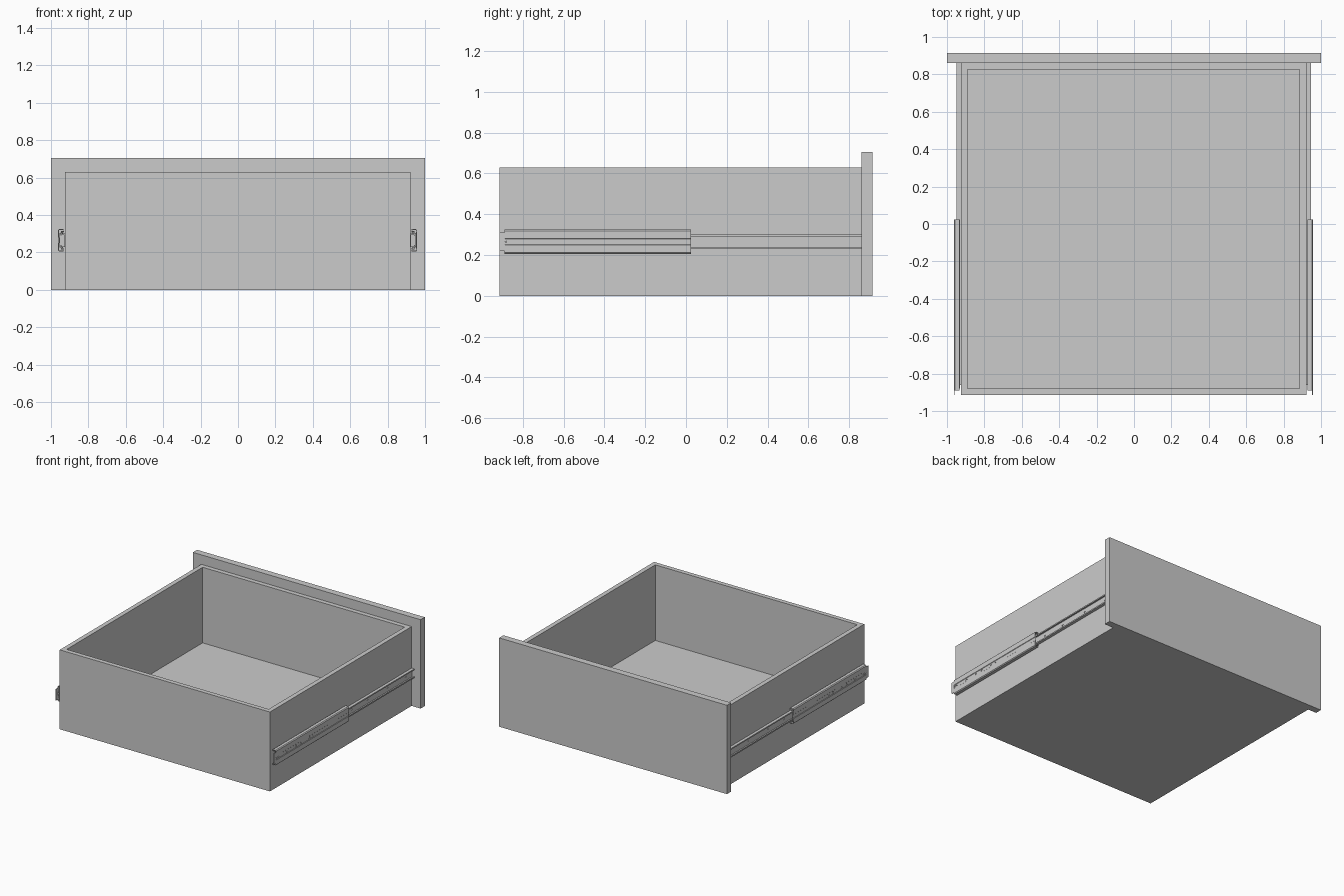
import bpy, bmesh
from math import pi
from mathutils import Matrix, Vector

if "Cube" in bpy.data.objects:
    bpy.data.objects.remove(bpy.data.objects["Cube"])

CX = -0.002      # drawer body and slides share this centre line
ZC = 0.265       # slide centre height


def finish(name, bm, loc=(0, 0, 0)):
    bmesh.ops.recalc_face_normals(bm, faces=bm.faces)
    me = bpy.data.meshes.new(name)
    bm.to_mesh(me)
    bm.free()
    ob = bpy.data.objects.new(name, me)
    ob.location = loc
    bpy.context.collection.objects.link(ob)
    return ob


def box_bm(lo, hi):
    bm = bmesh.new()
    lo, hi = Vector(lo), Vector(hi)
    size = hi - lo
    bmesh.ops.create_cube(bm, size=1, matrix=Matrix.Translation((lo + hi) / 2)
                          @ Matrix.Diagonal((*size, 1)))
    return bm


def mirror(ob):
    ob.modifiers.new("mirror", 'MIRROR').use_axis[0] = True


def apply(ob, mod):
    with bpy.context.temp_override(object=ob, active_object=ob, selected_objects=[ob]):
        bpy.ops.object.modifier_apply(modifier=mod.name)


def rail(name, half, y0, y1, thick=0.004, holes=()):
    """Sheet-metal rail: half profile (x, z above centre), reflected, swept along y."""
    prof = [(x, ZC + z) for x, z in half] + [(x, ZC - z) for x, z in reversed(half)]
    bm = bmesh.new()
    rows = [[bm.verts.new((x, y, z)) for x, z in prof] for y in (y0, y1)]
    for i in range(len(prof) - 1):
        bm.faces.new((rows[0][i], rows[0][i + 1], rows[1][i + 1], rows[1][i]))
    ob = finish(name, bm, (CX, 0, 0))
    sol = ob.modifiers.new("thickness", 'SOLIDIFY')
    sol.thickness, sol.offset = thick, 0
    sol.use_even_offset = True
    apply(ob, sol)
    # screw holes and slots: (y, radius along y, radius along z)
    if holes:
        bm = bmesh.new()
        for y, ry, rz in holes:
            m = (Matrix.Translation((half[-1][0], y, ZC)) @ Matrix.Diagonal((1, ry, rz, 1))
                 @ Matrix.Rotation(pi / 2, 4, 'Y'))
            bmesh.ops.create_cone(bm, cap_ends=True, segments=16, radius1=1, radius2=1,
                                  depth=0.012, matrix=m)
        cut = finish(name + "_hole_cutter", bm, (CX, 0, 0))
        cut.hide_render = True
        bpy.context.view_layer.update()
        mod = ob.modifiers.new("holes", 'BOOLEAN')
        mod.operation, mod.solver, mod.object = 'DIFFERENCE', 'EXACT', cut
        apply(ob, mod)
        bpy.data.objects.remove(cut)
    mirror(ob)
    return ob


# front panel
finish("drawer_front_panel", box_bm((-1, 0.862, 0), (1, 0.915, 0.705)))

# open tray
bm = box_bm((-0.923, -0.915, 0), (0.923, 0.862, 0.63))
top = max(bm.faces, key=lambda f: f.calc_center_median().z)
bmesh.ops.inset_region(bm, faces=[top], thickness=0.051)
ext = bmesh.ops.extrude_discrete_faces(bm, faces=[top])["faces"]
bmesh.ops.translate(bm, verts=ext[0].verts, vec=(0, 0, -0.6))
finish("drawer_box", bm, (CX, 0, 0))

# inner rail, fixed to the drawer side
rail("inner_rail", [(0.945, 0.026), (0.945, 0.034), (0.926, 0.034), (0.926, 0.02)],
     -0.86, 0.862, holes=[(y, 0.009, 0.006) for y in (0.1, 0.3, 0.55, 0.78)])

# middle rail
rail("middle_rail", [(0.930, 0.041), (0.930, 0.047), (0.944, 0.047), (0.944, 0.040),
                     (0.951, 0.036), (0.951, 0.015)], -0.88, 0.025, thick=0.003)

# outer rail, its web stepped around a central groove
rail("outer_rail", [(0.932, 0.051), (0.932, 0.058), (0.953, 0.058), (0.958, 0.053),
                    (0.958, 0.017), (0.955, 0.014)], -0.89, 0.025,
     holes=[(-0.87, 0.018, 0.004), (-0.75, 0.01, 0.004), (-0.64, 0.009, 0.008),
            (-0.58, 0.009, 0.008), (-0.47, 0.009, 0.008), (-0.425, 0.005, 0.004)])

# rear mounting tab of the outer rail
mirror(finish("rail_end_tab", box_bm((0.954, -0.915, 0.22), (0.959, -0.888, 0.31)), (CX, 0, 0)))

# ball bearings between inner and middle rails
bm = bmesh.new()
for i in range(24):
    for z in (ZC - 0.0405, ZC + 0.0405):
        bmesh.ops.create_icosphere(bm, subdivisions=1, radius=0.005,
                                   matrix=Matrix.Translation((0.937, -0.85 + i * 0.036, z)))
for f in bm.faces:
    f.smooth = True
mirror(finish("ball_bearings", bm, (CX, 0, 0)))
